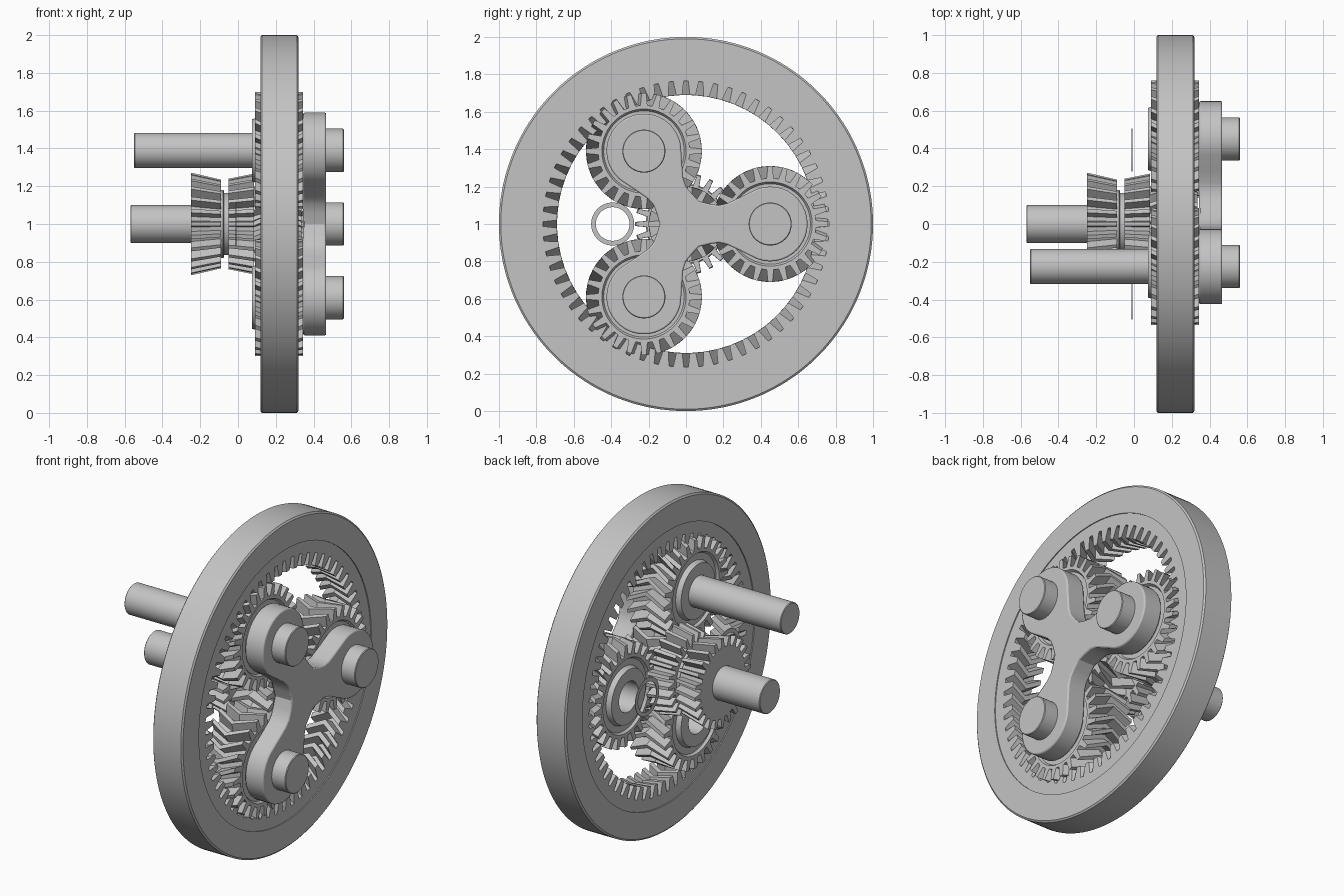
import bpy, bmesh
from math import sin, cos, pi, radians

cube = bpy.data.objects.get("Cube")
if cube:
    bpy.data.objects.remove(cube, do_unlink=True)

steel = bpy.data.materials.new("grey steel")
steel.use_nodes = True
GREY = (0.55, 0.55, 0.55, 1)
steel.diffuse_color = GREY
steel.node_tree.nodes["Principled BSDF"].inputs["Base Color"].default_value = GREY


def finish(name, bm):
    bmesh.ops.recalc_face_normals(bm, faces=bm.faces)
    mesh = bpy.data.meshes.new(name)
    bm.to_mesh(mesh)
    bm.free()
    obj = bpy.data.objects.new(name, mesh)
    bpy.context.collection.objects.link(obj)
    mesh.materials.append(steel)
    bpy.ops.object.select_all(action="DESELECT")
    obj.select_set(True)
    bpy.context.view_layer.objects.active = obj
    bpy.ops.object.shade_smooth_by_angle(angle=radians(25))
    return obj


def wheel(name, teeth, loops, center=(0, 0), phase=0, closed=False):
    """Skin loops (x, tip, root, twist) about the x axis; cap or close them."""
    bm = bmesh.new()
    rings = []
    for x, tip, root, twist in loops:
        plain = tip == root
        fractions = (-.375, -.125, .125, .375) if plain else (-.29, -.15, .15, .29)
        ring = []
        for t in range(teeth):
            for f, r in zip(fractions, (root, tip, tip, root)):
                a = (t + f) * 2 * pi / teeth + phase + twist
                ring.append(bm.verts.new((x, center[0] + r * cos(a), 1 + center[1] + r * sin(a))))
        rings.append(ring)
    pairs = list(zip(rings, rings[1:]))
    if closed:
        pairs.append((rings[-1], rings[0]))
    else:
        bm.faces.new(rings[0])
        bm.faces.new(rings[-1])
    for a, b in pairs:
        for i in range(len(a)):
            j = (i + 1) % len(a)
            bm.faces.new((a[i], a[j], b[j], b[i]))
    return finish(name, bm)


def circle(x, r):
    return (x, r, r, 0)


def rod(name, x0, x1, r, center=(0, 0), bevel=0.004):
    return wheel(name, 16, [circle(x0, r - bevel), circle(x0 + bevel, r),
                            circle(x1 - bevel, r), circle(x1, r - bevel)], center)


def chevron(x0, x1, tip, root, twist):
    return [(x0, tip, root, 0), ((x0 + x1) / 2, tip, root, twist), (x1, tip, root, 0)]


# Outer rim and internally toothed ring
wheel("outer_rim", 40, [circle(.118, .835), circle(.118, .99), circle(.126, 1), circle(.312, 1),
                        circle(.32, .99), circle(.32, .835)], closed=True)
RING = 60
wheel("ring_gear", RING, [circle(.124, .84)] + chevron(.124, .314, .765, .69, .08)
      + [circle(.314, .84)], phase=0, closed=True)

# Planet gears with raised hubs, grooves and bores
SPIN = [(0, "side"), (2 * pi / 3, "upper"), (4 * pi / 3, "lower")]
ORBIT = .45
centers = {}
for angle, label in SPIN:
    c = (ORBIT * cos(angle), ORBIT * sin(angle))
    centers[label] = c
    left = [circle(.075, .092), circle(.075, .165), circle(.105, .175), circle(.105, .215), circle(.09, .225)]
    right = [circle(.435 - x, r) for x, r, _, _ in reversed(left)]
    wheel(label + "_planet_gear", 24, left + chevron(.09, .345, .31, .245, .2) + right,
          c, angle, closed=True)
    rod(label + "_carrier_pin", .44, .56, .115, c)

# Sun gear between the planets
SUN = 15
wheel("sun_gear", SUN, chevron(.08, .335, .2, .14, -.3), phase=pi / SUN)

# Pair of facing bevel gears joined by a core
wheel("input_bevel_gear", 24, [(-.25, .272, .215, 0), (-.09, .235, .18, 0)])
wheel("inner_bevel_gear", 24, [(-.05, .24, .185, 0), (.085, .267, .21, 0)])
rod("bevel_hub", -.1, -.075, .18)
rod("bevel_core", -.08, -.045, .165)

# Long shafts on the back side
rod("input_shaft", -.57, -.24, .1)
rod("planet_shaft", -.55, .3, .093, centers["upper"])

# Thin washers beside the bevel gears
for side, label in ((-1, "front"), (1, "back")):
    wheel(label + "_washer", 12, [circle(-.012, .09), circle(-.012, .115), circle(-.008, .115),
                                  circle(-.008, .09)], (side * .392, 0), closed=True)

# Three-armed carrier plate
half_arm = [(.125, .108), (.175, .1), (.22, .11), (.28, .138), (.365, .18)]
boss = [(ORBIT + .2 * cos(a), .2 * sin(a)) for a in (radians(d) for d in range(-108, 109, 9))]
arm = [(.07, -.121)] + [(u, -v) for u, v in half_arm] + boss + half_arm[::-1]
bm = bmesh.new()
verts = []
for angle, _ in SPIN:
    for u, v in arm:
        verts.append(bm.verts.new((.345, u * cos(angle) - v * sin(angle),
                                   1 + u * sin(angle) + v * cos(angle))))
base = bm.faces.new(verts)
top = bmesh.ops.extrude_face_region(bm, geom=[base], use_keep_orig=True)["geom"]
bmesh.ops.translate(bm, vec=(.122, 0, 0), verts=[g for g in top if isinstance(g, bmesh.types.BMVert)])
carrier = finish("carrier_plate", bm)
rounding = carrier.modifiers.new("rounding", "BEVEL")
rounding.width = .008
rounding.segments = 2
rounding.limit_method = "ANGLE"
rounding.angle_limit = radians(50)
